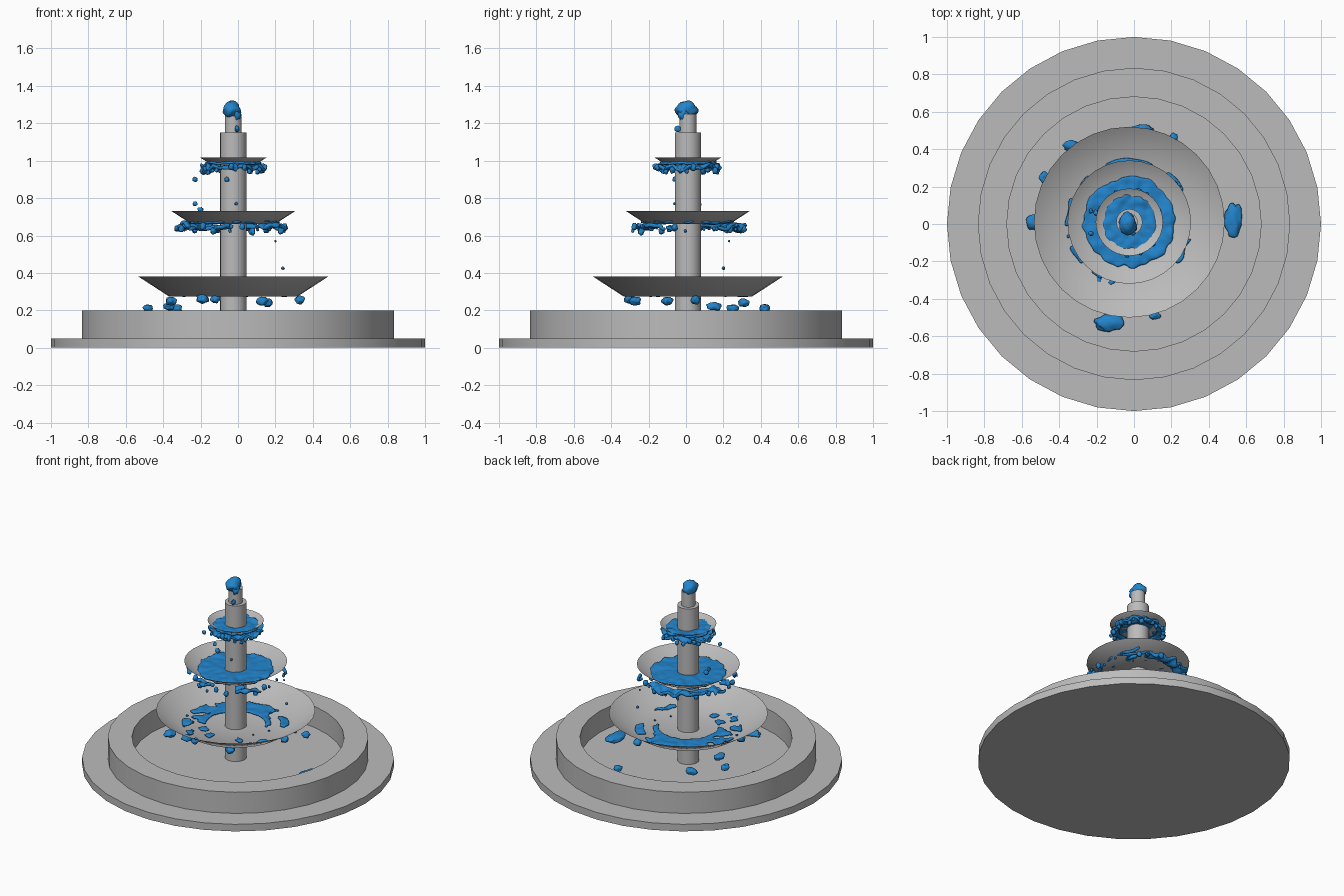
import bpy, bmesh, math, random
from mathutils import Vector, Matrix, noise

random.seed(4)
CX, CY = -0.025, 0.01          # axis of the column and bowls

cube = bpy.data.objects.get("Cube")
if cube:
    bpy.data.objects.remove(cube)


def material(name, rgb):
    m = bpy.data.materials.new(name)
    m.use_nodes = True
    m.diffuse_color = (*rgb, 1)
    m.node_tree.nodes["Principled BSDF"].inputs["Base Color"].default_value = (*rgb, 1)
    return m


stone = material("stone grey", (0.5, 0.5, 0.5))
blue = material("water blue", (0.016, 0.23, 0.6))


def finish(name, bm, mat, angle=35):
    mesh = bpy.data.meshes.new(name)
    bmesh.ops.recalc_face_normals(bm, faces=bm.faces)
    bm.to_mesh(mesh)
    bm.free()
    obj = bpy.data.objects.new(name, mesh)
    bpy.context.collection.objects.link(obj)
    mesh.materials.append(mat)
    bpy.ops.object.select_all(action='DESELECT')
    obj.select_set(True)
    bpy.context.view_layer.objects.active = obj
    bpy.ops.object.shade_smooth_by_angle(angle=math.radians(angle))
    return obj


def lathe(name, profile, cx=CX, cy=CY, sides=32):
    """Spin a (radius, height) profile about a vertical axis."""
    bm = bmesh.new()
    pts = [bm.verts.new((cx, cy + r, z)) for r, z in profile]
    edges = [bm.edges.new(p) for p in zip(pts, pts[1:])]
    bmesh.ops.spin(bm, geom=pts + edges, cent=(cx, cy, 0), axis=(0, 0, 1),
                   angle=math.tau, steps=sides)
    bmesh.ops.remove_doubles(bm, verts=bm.verts, dist=0.0005)
    return finish(name, bm, stone)


def add_blob(bm, pos, size, rough=0.35):
    """Lumpy droplet with given half sizes."""
    shift = Vector(pos) * 31
    new = bmesh.ops.create_icosphere(bm, subdivisions=3, radius=1)["verts"]
    for v in new:
        f = 1 + rough * noise.noise(v.co * 1.6 + shift)
        v.co = Vector(pos) + Vector(a * b * f for a, b in zip(v.co, size))


def sheet(name, z, r_in, r_out, keep, ragged, wave, thick):
    """Ragged ring of water, with holes where keep(angle, radius) is false."""
    bm = bmesh.new()
    n, rings = 96, 9
    grid = []
    for i in range(n):
        a = math.tau * i / n
        d = Vector((math.cos(a), math.sin(a), 0))
        edge = r_out + ragged * noise.noise(d * 5 + Vector((0, 0, z * 9)))
        row = []
        for j in range(rings):
            t = j / (rings - 1)
            p = d * (r_in + (edge - r_in) * t)
            h = wave * noise.noise(p * 22 + Vector((0, 0, z * 7))) * (0.4 + t)
            row.append(bm.verts.new((CX + p.x, CY + p.y, z + h)))
        grid.append(row)
    for i in range(n):
        k = (i + 1) % n
        for j in range(rings - 1):
            if keep(math.tau * i / n, r_in + (r_out - r_in) * j / (rings - 1)):
                bm.faces.new((grid[i][j], grid[k][j], grid[k][j + 1], grid[i][j + 1]))
    loose = [v for v in bm.verts if not v.link_faces]
    bmesh.ops.delete(bm, geom=loose, context='VERTS')
    obj = finish(name, bm, blue, 180)
    solid = obj.modifiers.new("thickness", 'SOLIDIFY')
    solid.thickness, solid.offset = thick, 0
    smooth = obj.modifiers.new("rounding", 'SUBSURF')
    smooth.levels = smooth.render_levels = 1


def patchy(freq, limit, bias=lambda a: 0):
    def keep(a, r):
        p = Vector((math.cos(a) * r, math.sin(a) * r, 0.3))
        return noise.noise(p * freq) + bias(a) > limit
    return keep


# Stone base, basin wall and stepped column
lathe("base_plate", [(0, 0), (1, 0), (1, 0.05), (0, 0.05)], 0, 0)
lathe("basin_wall", [(0.68, 0.05), (0.835, 0.05), (0.835, 0.2), (0.68, 0.2), (0.68, 0.05)], 0, 0)
lathe("column", [(0.07, 0.05), (0.07, 1.15), (0, 1.15)])
lathe("spout_pipe", [(0.045, 1.15), (0.045, 1.25), (0, 1.25)])

# Three thin flared bowls
for name, floor_r, rim_r, floor_z, rim_z in (
        ("lower_bowl", 0.345, 0.51, 0.275, 0.382),
        ("middle_bowl", 0.225, 0.33, 0.662, 0.73),
        ("upper_bowl", 0.122, 0.18, 0.982, 1.018)):
    lathe(name, [(0.06, floor_z), (floor_r, floor_z), (rim_r, rim_z)])

# Water lying in the bowls
sheet("upper_water", 0.988, 0.06, 0.15, lambda a, r: True, 0.02, 0.012, 0.014)
sheet("middle_water", 0.674, 0.06, 0.245, lambda a, r: True, 0.03, 0.012, 0.016)
sheet("lower_water", 0.284, 0.19, 0.34,
      patchy(13, 0.02, lambda a: 0.28 * math.cos(a - 2.3)), 0.02, 0.014, 0.014)

# Water spilling round the undersides
sheet("upper_spill", 0.968, 0.12, 0.172, lambda a, r: True, 0.03, 0.03, 0.016)
sheet("middle_spill", 0.645, 0.23, 0.315,
      patchy(12, 0.0, lambda a: 0.1 * math.cos(a - 2.8)), 0.05, 0.035, 0.022)

# Ragged drips hanging below the upper and middle spills
bm = bmesh.new()
for count, radius, z in ((26, 0.165, 0.955), (22, 0.29, 0.635)):
    for i in range(count):
        a = math.tau * (i + random.uniform(-0.3, 0.3)) / count
        r = radius * random.uniform(0.93, 1.06)
        s = random.uniform(0.008, 0.017)
        add_blob(bm, (CX + r * math.cos(a), CY + r * math.sin(a), z + random.uniform(-0.015, 0.015)),
                 (s, s, s * 1.2))
finish("spill_drips", bm, blue, 180)

# Splashes falling under the lower bowl and pooled on the basin floor
bm = bmesh.new()
for x, y, z, sx, sy in (
        (-0.13, -0.53, 0.07, 0.08, 0.045), (0.53, 0.02, 0.07, 0.045, 0.09),
        (-0.54, 0.01, 0.08, 0.035, 0.04), (-0.34, 0.42, 0.21, 0.04, 0.03),
        (-0.48, 0.25, 0.21, 0.025, 0.03), (0.11, -0.49, 0.08, 0.03, 0.02),
        (0.04, 0.51, 0.08, 0.06, 0.02), (0.21, 0.46, 0.1, 0.025, 0.025),
        (-0.36, -0.1, 0.25, 0.03, 0.03), (-0.19, -0.3, 0.26, 0.035, 0.03),
        (-0.12, -0.31, 0.26, 0.025, 0.02), (0.13, -0.27, 0.25, 0.03, 0.03),
        (0.33, 0.05, 0.255, 0.025, 0.025), (0.16, 0.31, 0.24, 0.025, 0.03),
        (-0.37, 0.15, 0.22, 0.03, 0.04)):
    add_blob(bm, (x, y, z), (sx, sy, 0.022))
finish("basin_splashes", bm, blue, 180)

# Stray droplets in the air
bm = bmesh.new()
for x, y, z, s in ((-0.23, -0.05, 0.9, 0.013), (-0.23, 0.07, 0.77, 0.013),
                   (-0.2, 0.06, 0.735, 0.016), (0.24, 0.2, 0.425, 0.009),
                   (0.2, 0.23, 0.57, 0.006), (-0.01, -0.06, 0.77, 0.008),
                   (-0.06, -0.06, 0.9, 0.012)):
    add_blob(bm, (x, y, z), (s, s, s))
finish("droplets", bm, blue, 180)

# Bubbling head of water on the spout
bm = bmesh.new()
add_blob(bm, (-0.035, 0.0, 1.272), (0.046, 0.06, 0.046), 0.25)
add_blob(bm, (-0.005, -0.015, 1.25), (0.02, 0.03, 0.035))
add_blob(bm, (-0.005, -0.045, 1.17), (0.012, 0.016, 0.016))
finish("spout_water", bm, blue, 180)
